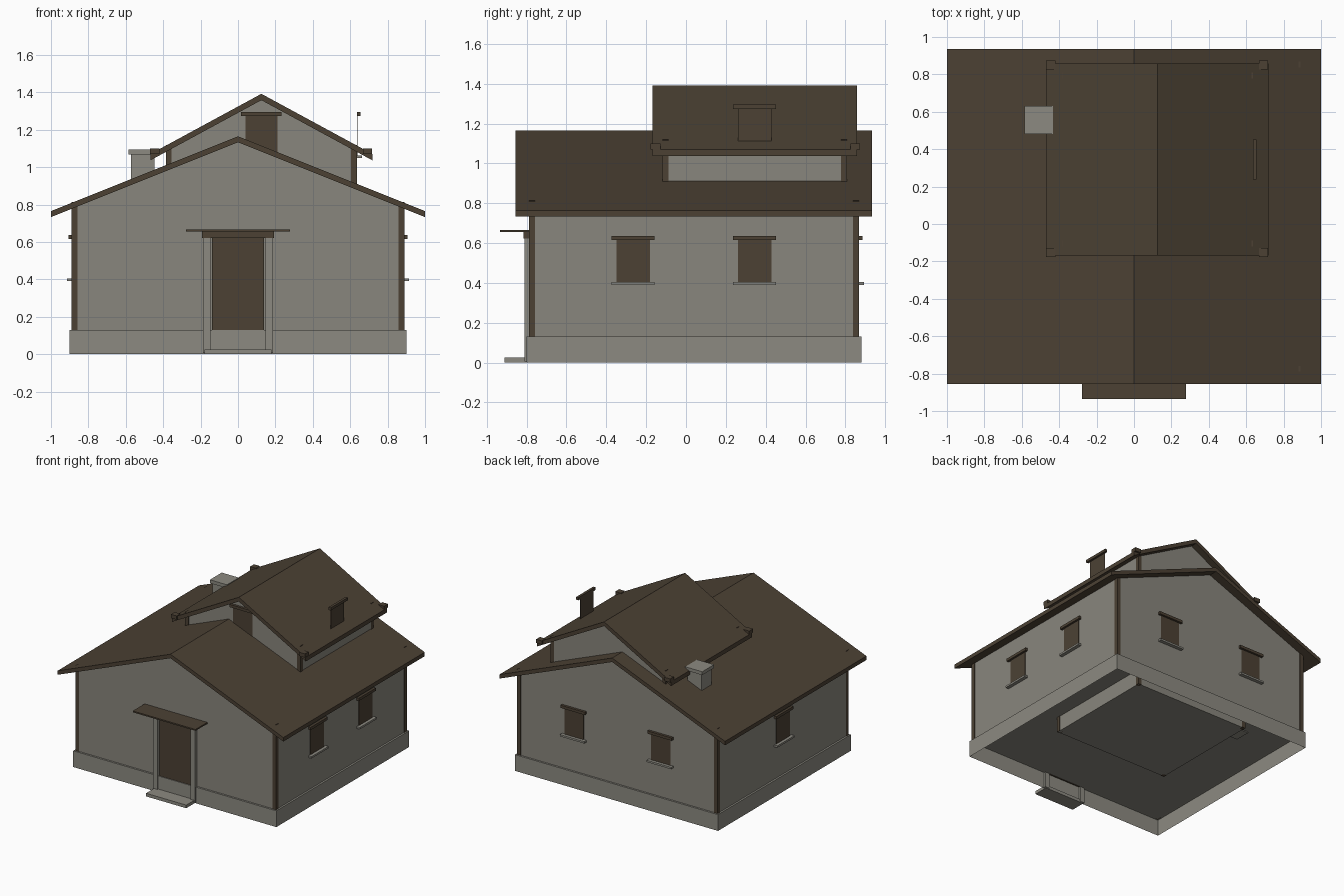
import bpy
import bmesh
from mathutils import Vector

cube = bpy.data.objects.get("Cube")
if cube:
    bpy.data.objects.remove(cube, do_unlink=True)


def material(name, rgb):
    m = bpy.data.materials.new(name)
    m.use_nodes = True
    m.diffuse_color = (*rgb, 1)
    m.node_tree.nodes["Principled BSDF"].inputs["Base Color"].default_value = (*rgb, 1)
    return m


PLASTER = material("grey plaster", (0.25, 0.24, 0.205))
STONE = material("grey stone", (0.265, 0.255, 0.22))
WOOD = material("brown wood", (0.072, 0.053, 0.034))


def finish(name, bm, mat):
    bmesh.ops.recalc_face_normals(bm, faces=bm.faces)
    mesh = bpy.data.meshes.new(name)
    bm.to_mesh(mesh)
    bm.free()
    mesh.materials.append(mat)
    obj = bpy.data.objects.new(name, mesh)
    bpy.context.collection.objects.link(obj)
    return obj


def box(name, mat, x, y, z):
    """Box from its (low, high) range on each axis."""
    bm = bmesh.new()
    bmesh.ops.create_cube(bm, size=1)
    for v in bm.verts:
        v.co = [r[0] if c < 0 else r[1] for c, r in zip(v.co, (x, y, z))]
    return finish(name, bm, mat)


def prism(name, mat, profile, y):
    """Extrude an xz profile along y."""
    bm = bmesh.new()
    face = bm.faces.new([bm.verts.new((px, y[0], pz)) for px, pz in profile])
    out = bmesh.ops.extrude_face_region(bm, geom=[face])
    verts = [g for g in out["geom"] if isinstance(g, bmesh.types.BMVert)]
    bmesh.ops.translate(bm, verts=verts, vec=(0, y[1] - y[0], 0))
    return finish(name, bm, mat)


def gabled_block(name, cx, half, y, base, ridge, slope, reach, roof_y, thick):
    """Walls, roof and corner posts of one gabled volume."""
    under = ridge - thick
    eave = under - slope * half
    prism(name + "_walls", PLASTER,
          [(cx - half, base), (cx + half, base), (cx + half, eave),
           (cx, under), (cx - half, eave)], y)
    drop = slope * reach
    prism(name + "_roof", WOOD,
          [(cx - reach, under - drop), (cx, under), (cx + reach, under - drop),
           (cx + reach, ridge - drop), (cx, ridge), (cx - reach, ridge - drop)], roof_y)
    top = ridge - slope * half + 0.002
    for sx, side in ((-1, "right"), (1, "left")):
        xs = sorted((cx + sx * (half - 0.027), cx + sx * (half + 0.004)))
        for end, ya in (("front", y[0] - 0.004), ("back", y[1] - 0.027)):
            box(f"{name}_{end}_{side}_post", WOOD, xs, (ya, ya + 0.031), (base, top))


def window(name, origin, normal, sill_z):
    """Thin pane with lintel and sill on a wall facing the given normal."""
    n = Vector(normal)
    along = Vector((abs(n.y), abs(n.x), 0))

    def part(label, mat, half, depth, z):
        a = Vector(origin) - along * half
        b = Vector(origin) + along * half + n * depth
        box(f"{name}_{label}", mat, sorted((a.x, b.x)), sorted((a.y, b.y)),
            (sill_z + z[0], sill_z + z[1]))

    part("pane", WOOD, 0.085, 0.004, (0.005, 0.23))
    part("lintel", WOOD, 0.108, 0.02, (0.225, 0.247))
    part("sill", STONE, 0.108, 0.028, (0, 0.015))


# Hollow foundation band around the base
bm = bmesh.new()
bmesh.ops.create_cube(bm, size=1)
for v in bm.verts:
    v.co = (v.co.x * 1.8, v.co.y * 1.68 + 0.04, (v.co.z + 0.5) * 0.13)
bmesh.ops.delete(bm, geom=[f for f in bm.faces if f.normal.z < -0.5], context="FACES")
finish("foundation", bm, STONE)

# Main house and the raised roof volume
gabled_block("house", 0, 0.885, (-0.785, 0.865), 0.128, 1.165, 0.4, 1,
             (-0.855, 0.935), 0.032)
gabled_block("dormer", 0.125, 0.507, (-0.115, 0.805), 0.005, 1.392, 0.542, 0.593,
             (-0.168, 0.858), 0.034)

# Blocks at the ends of the upper eaves
for x in (-0.47, 0.667):
    for y in (-0.177, 0.825):
        box("eave_block", WOOD, (x, x + 0.05), (y, y + 0.048), (1.07, 1.1))

# Windows
for y in (-0.265, 0.345):
    window("left_window", (0.885, y, 0), (1, 0, 0), 0.39)
window("right_window", (-0.885, 0.04, 0), (-1, 0, 0), 0.39)
for x in (-0.385, 0.385):
    window("back_window", (x, 0.865, 0), (0, 1, 0), 0.39)
window("dormer_front_window", (0.125, -0.115, 0), (0, -1, 0), 1.048)
window("dormer_side_window", (0.636, 0.345, 0), (1, 0, 0), 1.048)

# Entrance
box("door", WOOD, (-0.14, 0.14), (-0.794, -0.785), (0.125, 0.62))
for x in (-0.187, 0.147):
    box("door_jamb", STONE, (x, x + 0.04), (-0.81, -0.785), (0.005, 0.63))
box("door_lintel", WOOD, (-0.193, 0.193), (-0.815, -0.785), (0.622, 0.656))
box("door_canopy", WOOD, (-0.278, 0.278), (-0.935, -0.785), (0.656, 0.667))
box("door_step", STONE, (-0.178, 0.178), (-0.91, -0.79), (0, 0.025))

# Chimney
box("chimney_stack", STONE, (-0.572, -0.446), (0.492, 0.618), (0.12, 1.075))
box("chimney_cap", STONE, (-0.585, -0.434), (0.48, 0.63), (1.068, 1.095))
